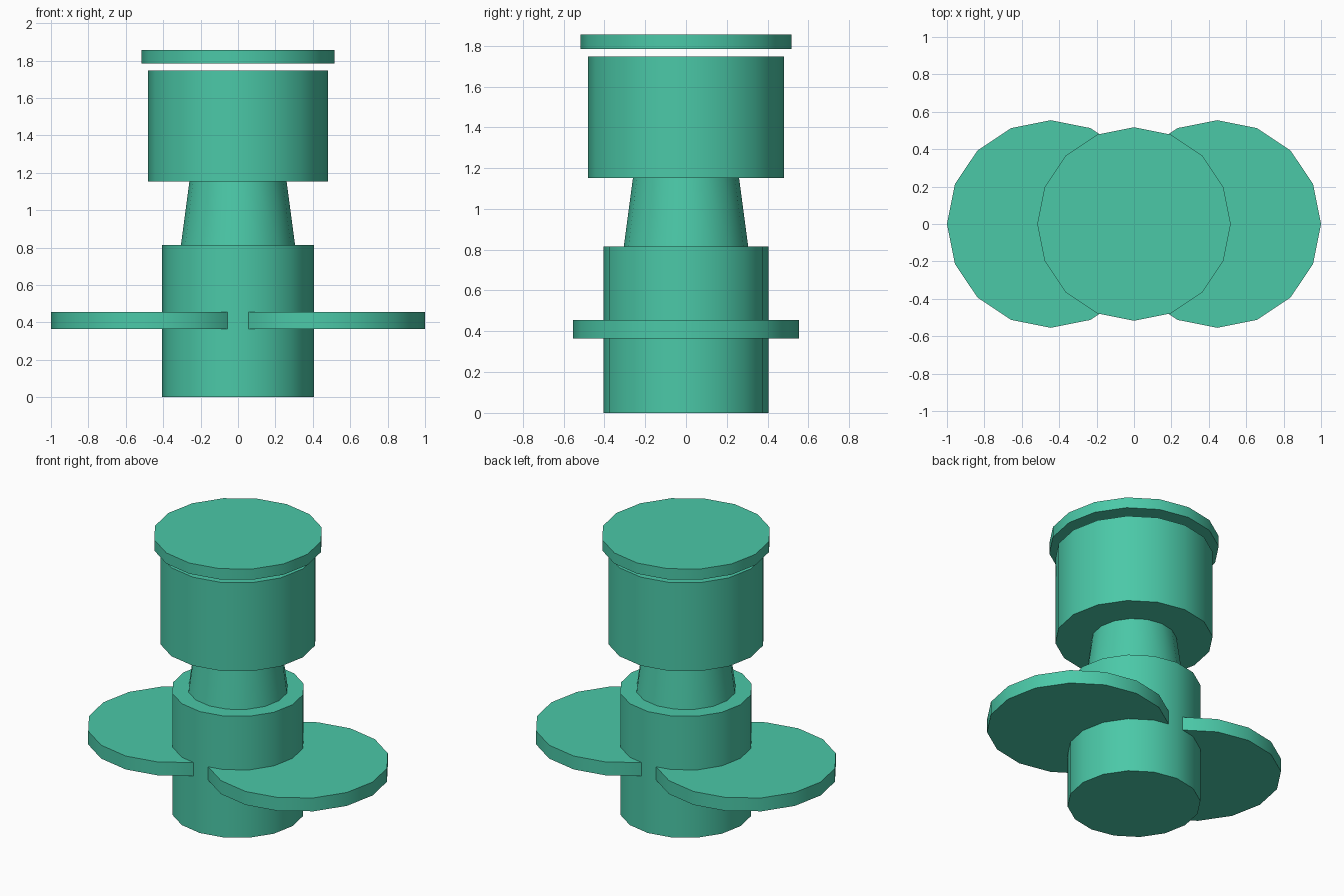
import bpy, math

if "Cube" in bpy.data.objects:
    bpy.data.objects.remove(bpy.data.objects["Cube"])

SIDES = 16

green = bpy.data.materials.new("green")
green.diffuse_color = (0.07, 0.58, 0.39, 1.0)
green.use_nodes = True
green.node_tree.nodes["Principled BSDF"].inputs["Base Color"].default_value = green.diffuse_color


def drum(name, r_bottom, r_top, z0, z1, x=0.0):
    """Closed 16-sided drum or tapered drum between two heights."""
    bpy.ops.mesh.primitive_cone_add(
        vertices=SIDES, radius1=r_bottom, radius2=r_top,
        depth=z1 - z0, location=(x, 0, (z0 + z1) / 2))
    obj = bpy.context.object
    obj.name = name
    obj.data.materials.append(green)
    bpy.ops.object.shade_smooth_by_angle(angle=math.radians(35))
    return obj


# Central stack: base, tapered neck, head and floating lid
drum("base", 0.405, 0.405, 0.0, 0.815)
drum("neck", 0.305, 0.26, 0.815, 1.152)
drum("head", 0.48, 0.48, 1.152, 1.746)
drum("lid", 0.517, 0.517, 1.783, 1.855)

# Pair of round side plates running into the base
for side, sign in (("left", -1), ("right", 1)):
    drum(side + "_plate", 0.555, 0.555, 0.365, 0.455, sign * 0.445)
